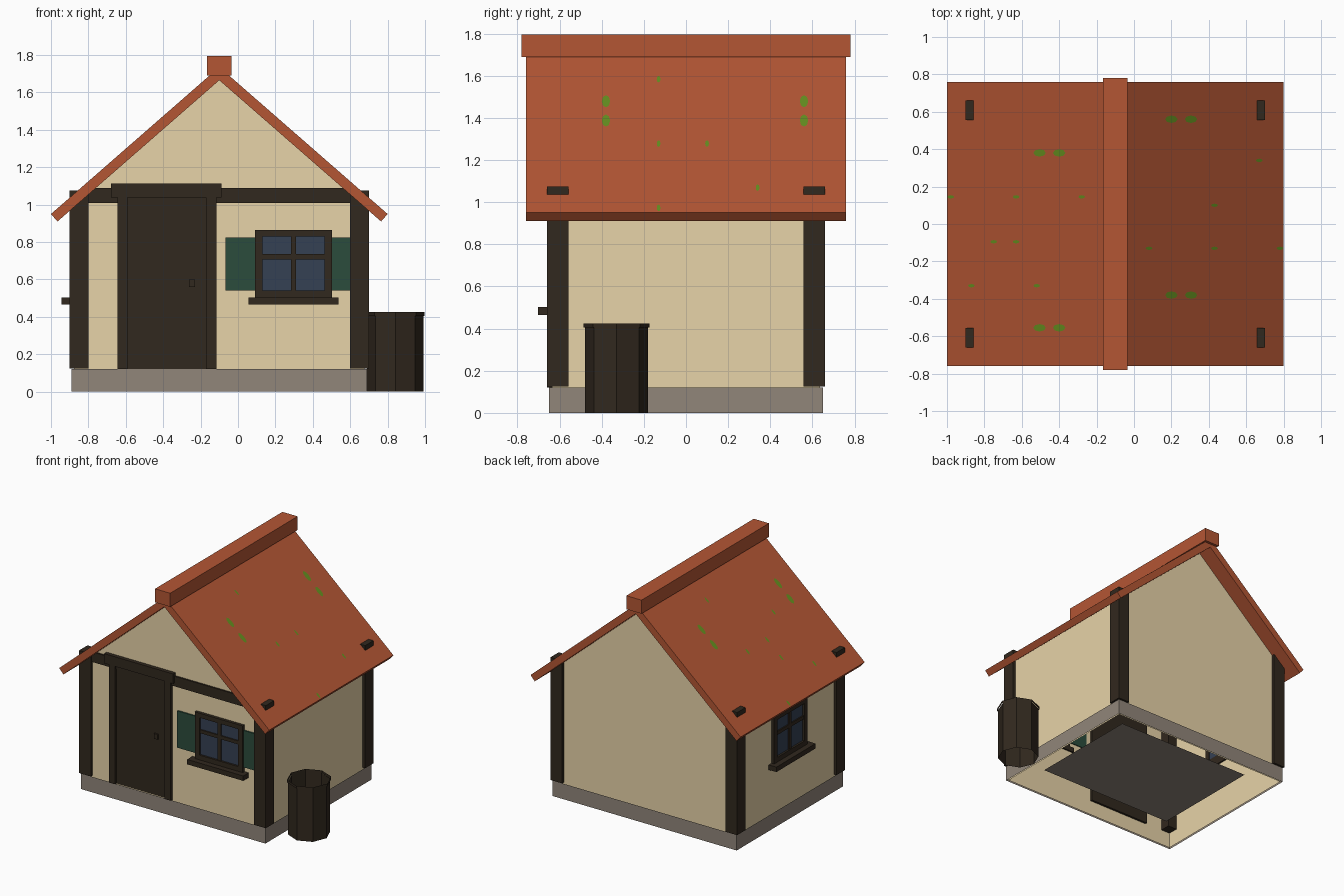
import bpy, bmesh, math
from mathutils import Matrix

if "Cube" in bpy.data.objects:
    bpy.data.objects.remove(bpy.data.objects["Cube"])


def mat(name, rgb):
    m = bpy.data.materials.new(name)
    lin = [((c / 255 + 0.055) / 1.055) ** 2.4 for c in rgb]
    m.diffuse_color = (*lin, 1)
    m.use_nodes = True
    m.node_tree.nodes["Principled BSDF"].inputs["Base Color"].default_value = m.diffuse_color
    return m


PLASTER = mat("cream plaster", (231, 211, 168))
WOOD = mat("dark wood", (49, 40, 30))
ROOF = mat("red roof", (180, 86, 52))
STONE = mat("grey stone", (145, 134, 122))
GLASS = mat("blue glass", (53, 65, 84))
SHUTTER = mat("green shutter", (43, 76, 60))
MOSS = mat("green moss", (100, 142, 32))

CX = -0.1            # centre line of the house
SLOPE = 0.873        # roof rise over run


def finish(name, bm, m):
    me = bpy.data.meshes.new(name)
    bm.to_mesh(me)
    bm.free()
    me.materials.append(m)
    ob = bpy.data.objects.new(name, me)
    bpy.context.collection.objects.link(ob)
    return ob


def add_box(bm, x0, x1, y0, y1, z0, z1):
    size = Matrix.Diagonal((abs(x1 - x0), abs(y1 - y0), abs(z1 - z0), 1))
    mid = Matrix.Translation(((x0 + x1) / 2, (y0 + y1) / 2, (z0 + z1) / 2))
    bmesh.ops.create_cube(bm, size=1, matrix=mid @ size)


def drop_faces(bm, rule):
    bm.normal_update()
    bmesh.ops.delete(bm, geom=[f for f in bm.faces if rule(f)], context='FACES')


def box(name, m, *b, drop=None):
    bm = bmesh.new()
    add_box(bm, *b)
    if drop:
        drop_faces(bm, drop)
    return finish(name, bm, m)


def extrude_y(name, m, profile, y, open_bottom=False):
    """Extrude an (x, z) outline from -y to y."""
    bm = bmesh.new()
    f = bm.faces.new([bm.verts.new((x, -y, z)) for x, z in profile])
    r = bmesh.ops.extrude_face_region(bm, geom=[f], use_keep_orig=True)
    vs = [g for g in r["geom"] if isinstance(g, bmesh.types.BMVert)]
    bmesh.ops.translate(bm, verts=vs, vec=(0, 2 * y, 0))
    bmesh.ops.recalc_face_normals(bm, faces=bm.faces[:])
    if open_bottom:
        drop_faces(bm, lambda f: f.normal.z < -0.9)
    return finish(name, bm, m)


# foundation skirt, open underneath, with a smaller floor sheet inside
box("foundation", STONE, -0.89, 0.69, -0.65, 0.65, 0, 0.12,
    drop=lambda f: abs(f.normal.z) > 0.9)
box("floor_sheet", STONE, -0.69, 0.49, -0.45, 0.45, 0.075, 0.12,
    drop=lambda f: f.normal.z > -0.9)

# hollow walls with gables, standing inside the foundation
extrude_y("walls", PLASTER, [(-0.877, 0.002), (0.677, 0.002), (0.677, 0.995),
                             (CX, 1.67), (-0.877, 0.995)], 0.637, open_bottom=True)

# roof and ridge
extrude_y("roof", ROOF, [(CX, 1.736), (0.80, 0.95), (0.765, 0.91),
                         (CX, 1.665), (-0.965, 0.91), (-1.0, 0.95)], 0.76)
box("ridge_cap", ROOF, -0.165, -0.035, -0.78, 0.78, 1.69, 1.795)

# corner posts, which poke through the roof
for sx in (-1, 1):
    for sy in (-1, 1):
        box("corner_post", WOOD, CX + sx * 0.70, CX + sx * 0.80,
            sy * 0.557, sy * 0.66, 0.125, 1.075)

# front beam, door and door frame
box("front_beam", WOOD, -0.80, 0.60, -0.65, -0.62, 1.01, 1.088)
box("door", WOOD, -0.60, -0.16, -0.643, -0.62, 0.12, 1.05)
box("door_jamb_left", WOOD, -0.645, -0.592, -0.66, -0.62, 0.12, 1.05)
box("door_jamb_right", WOOD, -0.17, -0.115, -0.66, -0.62, 0.12, 1.05)
box("door_header", WOOD, -0.68, -0.088, -0.667, -0.62, 1.037, 1.112)
box("door_knob", WOOD, -0.263, -0.23, -0.655, -0.63, 0.56, 0.60)


def window(prefix, place, shutters):
    """Window around u = 0; negative y points out of the wall."""
    def part(name, m, *boxes):
        bm = bmesh.new()
        for b in boxes:
            add_box(bm, *b)
        bm.transform(place)
        finish(prefix + name, bm, m)

    out = (-0.03, 0.005)
    part("frame", WOOD,
         (-0.205, -0.165, *out, 0.50, 0.865), (0.165, 0.205, *out, 0.50, 0.865),
         (-0.165, 0.165, *out, 0.50, 0.54), (-0.165, 0.165, *out, 0.83, 0.865),
         (-0.014, 0.014, -0.024, 0.0, 0.54, 0.83),
         (-0.165, 0.165, -0.024, 0.0, 0.708, 0.735))
    part("glass", GLASS, (-0.17, 0.17, -0.015, 0.0, 0.53, 0.84))
    part("sill", WOOD, (-0.24, 0.24, -0.073, 0.005, 0.465, 0.503))
    if shutters:
        part("shutters", SHUTTER, (-0.365, -0.205, -0.018, 0.0, 0.54, 0.825),
             (0.205, 0.365, -0.018, 0.0, 0.54, 0.825))


window("front_window_", Matrix.Translation((0.297, -0.63, 0)), True)
window("side_window_", Matrix.Translation((-0.87, 0, 0)) @
       Matrix.Rotation(-math.pi / 2, 4, 'Z'), False)

# flat moss patches lying on the roof
big = [(s * dx + CX, y) for s, ys in ((1, (0.56, -0.38)), (-1, (0.38, -0.555)))
       for dx in (0.30, 0.405) for y in ys]
small = [(-0.98, 0.145), (-0.63, 0.145), (-0.28, 0.145), (-0.75, -0.095),
         (-0.63, -0.095), (-0.87, -0.33), (-0.52, -0.33), (0.67, 0.34),
         (0.43, 0.10), (0.08, -0.13), (0.43, -0.13), (0.78, -0.13)]
bm = bmesh.new()
for spots, length, width in ((big, 0.044, 0.020), (small, 0.024, 0.009)):
    for x, y in spots:
        side = 1 if x > CX else -1
        z = 1.741 - abs(x - CX) * SLOPE
        m = (Matrix.Translation((x, y, z)) @
             Matrix.Rotation(side * math.atan(SLOPE), 4, 'Y') @
             Matrix.Diagonal((length, width, 1, 1)))
        bmesh.ops.create_circle(bm, cap_ends=True, segments=8, radius=1, matrix=m)
finish("moss", bm, MOSS)

# eight-sided barrel: open tube with a wider rim band
for name, r, z0, z1 in (("barrel", 0.15, 0, 0.41), ("barrel_rim", 0.157, 0.405, 0.425)):
    bm = bmesh.new()
    bmesh.ops.create_cone(bm, cap_ends=False, segments=8, radius1=r, radius2=r,
                          depth=z1 - z0,
                          matrix=Matrix.Translation((0.841, -0.33, (z0 + z1) / 2)))
    finish(name, bm, WOOD)
